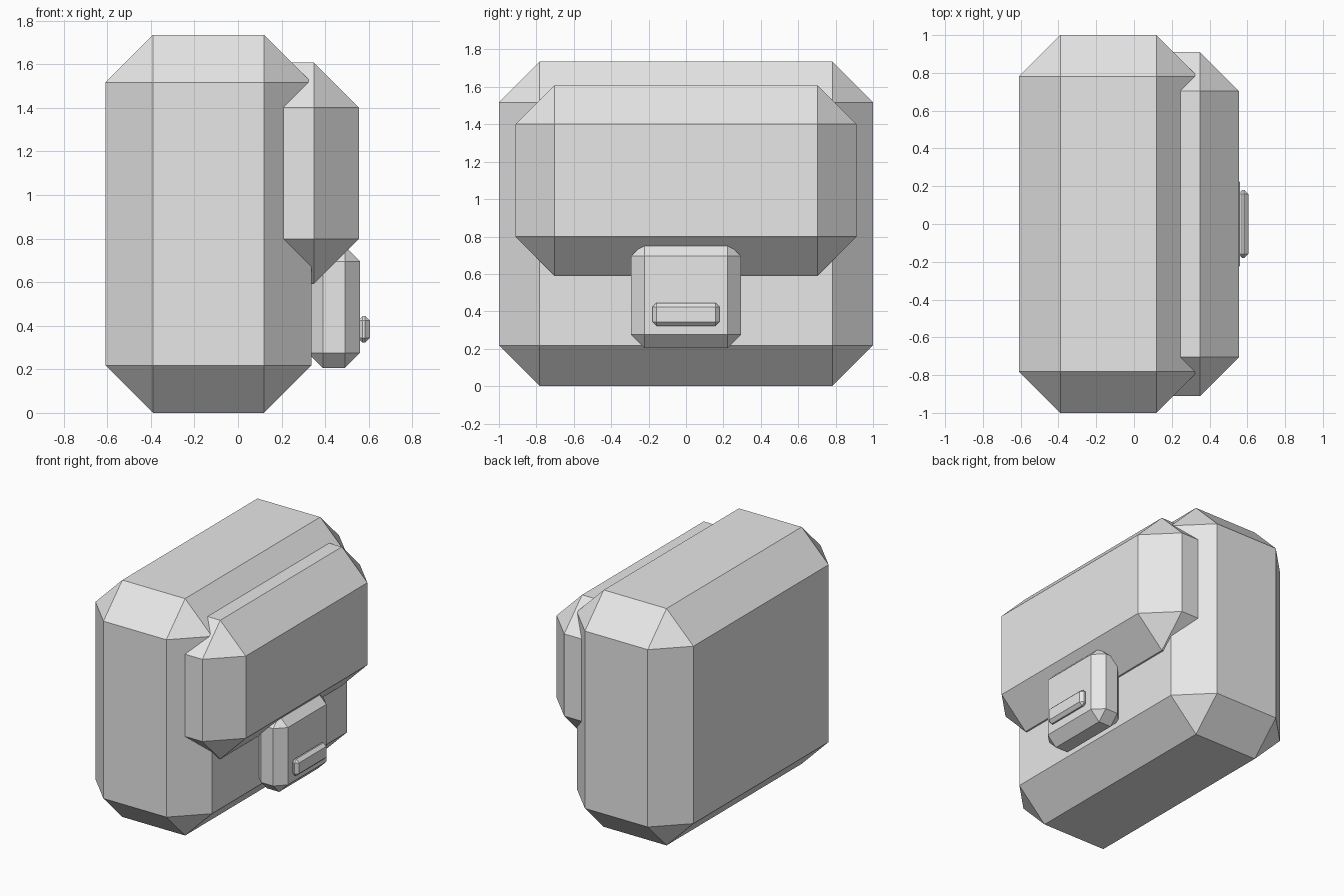
import bpy
import bmesh
from mathutils import Matrix, Vector

cube = bpy.data.objects.get("Cube")
if cube:
    bpy.data.objects.remove(cube, do_unlink=True)

# Single light grey for every part
grey = bpy.data.materials.new("light_grey")
grey.use_nodes = True
colour = (0.8, 0.8, 0.8, 1.0)
grey.diffuse_color = colour
grey.node_tree.nodes["Principled BSDF"].inputs["Base Color"].default_value = colour


def chamfered_box(name, x_range, half_depth, z_range, chamfer):
    """Box centred on y = 0 with every edge cut flat."""
    (x0, x1), (z0, z1) = x_range, z_range
    centre = Vector(((x0 + x1) / 2, 0, (z0 + z1) / 2))
    size = Vector((x1 - x0, 2 * half_depth, z1 - z0))
    bm = bmesh.new()
    bmesh.ops.create_cube(bm, size=1, matrix=Matrix.LocRotScale(centre, None, size))
    bmesh.ops.bevel(bm, geom=bm.edges[:], offset=chamfer, offset_type='OFFSET',
                    segments=1, affect='EDGES', clamp_overlap=False)
    bmesh.ops.recalc_face_normals(bm, faces=bm.faces[:])
    mesh = bpy.data.meshes.new(name)
    bm.to_mesh(mesh)
    bm.free()
    mesh.materials.append(grey)
    obj = bpy.data.objects.new(name, mesh)
    bpy.context.collection.objects.link(obj)
    return obj


# Main bag volume
chamfered_box("bag_body", (-0.608, 0.337), 1.0, (0, 1.735), 0.218)
# Wide upper compartment, sunk into the body
chamfered_box("upper_compartment", (-0.1, 0.556), 0.911, (0.592, 1.608), 0.207)
# Small lower pocket
chamfered_box("lower_pocket", (0.32, 0.56), 0.293, (0.205, 0.765), 0.07)
# Tab on the pocket
chamfered_box("pocket_tab", (0.55, 0.605), 0.18, (0.322, 0.445), 0.022)
